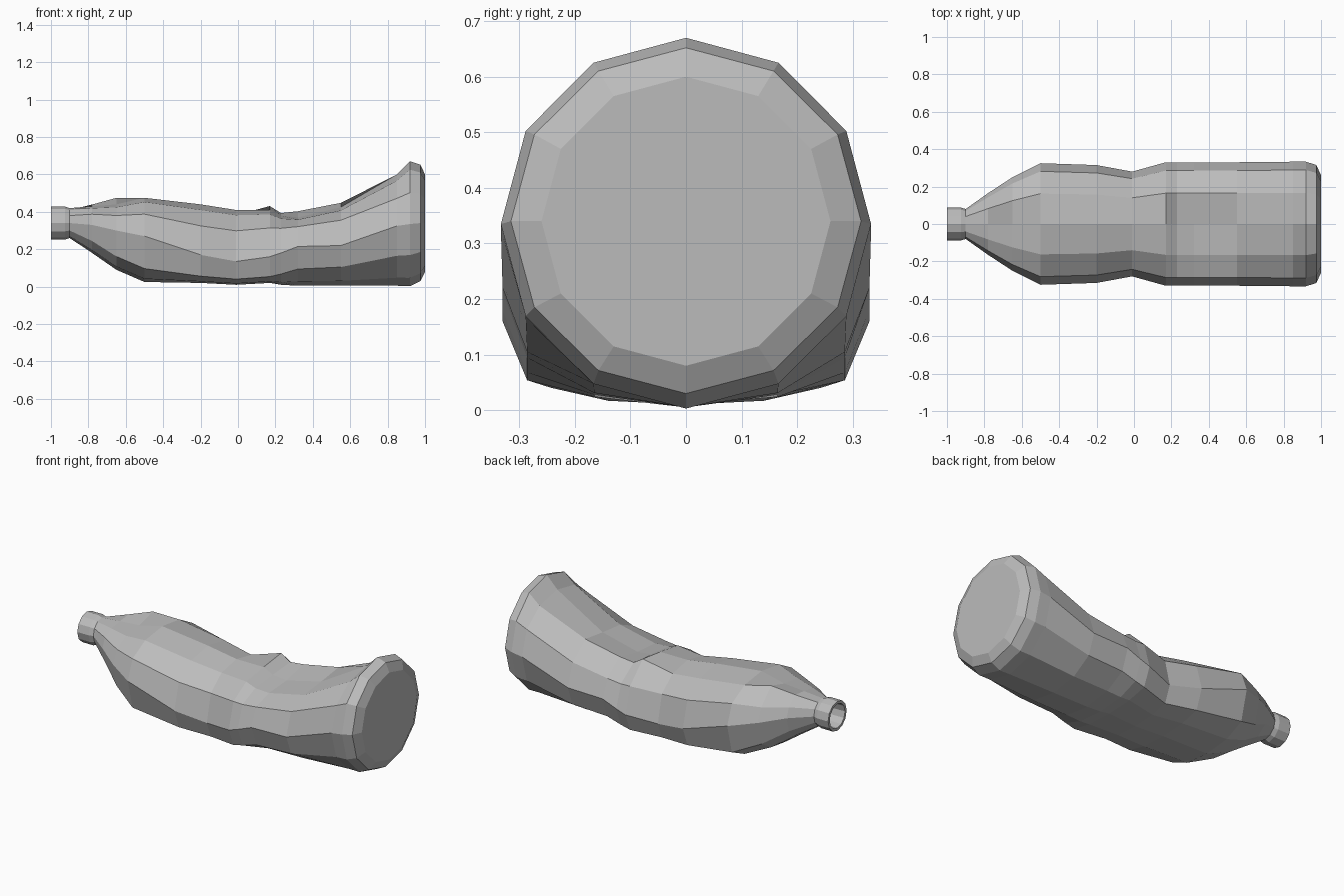
import bpy, bmesh, math

cube = bpy.data.objects.get("Cube")
if cube:
    bpy.data.objects.remove(cube, do_unlink=True)

mat = bpy.data.materials.new("bottle grey")
mat.use_nodes = True
grey = (0.5, 0.5, 0.5, 1)
mat.diffuse_color = grey
mat.node_tree.nodes["Principled BSDF"].inputs["Base Color"].default_value = grey

SIDES = 12


def ring(bm, x, bottom, side, top, width, low=1, high=1, lift=0):
    """One squashed cross-section; lift raises the crumpled ridge."""
    verts = []
    for i in range(SIDES):
        a = math.tau * i / SIDES
        s = math.sin(a)
        if s >= 0:
            z = side + (top - side) * s ** high
        else:
            z = side - (side - bottom) * (-s) ** low
        if i == 2:
            z += lift
        verts.append(bm.verts.new((x, width * math.cos(a), z)))
    return verts


def round_ring(bm, x, z, r):
    return ring(bm, x, z - r, z, z + r, r)


def loft(bm, rings):
    for a, b in zip(rings, rings[1:]):
        for i in range(SIDES):
            j = (i + 1) % SIDES
            bm.faces.new((a[i], a[j], b[j], b[i]))


def finish(bm, name):
    mesh = bpy.data.meshes.new(name)
    bm.to_mesh(mesh)
    bm.free()
    obj = bpy.data.objects.new(name, mesh)
    mesh.materials.append(mat)
    bpy.context.collection.objects.link(obj)


# Crushed body: x, bottom, side, top, half width, low and high roundness, lift
sections = [
    (-0.90, 0.26, 0.34, 0.42, 0.08, 1, 1, 0),
    (-0.78, 0.18, 0.33, 0.43, 0.165, 0.8, 0.8, 0.02),
    (-0.65, 0.09, 0.30, 0.44, 0.25, 0.6, 0.8, 0.05),
    (-0.50, 0.025, 0.27, 0.475, 0.325, 0.5, 0.8, 0),
    (-0.20, 0.02, 0.17, 0.44, 0.315, 0.4, 0.8, 0),
    (-0.01, 0.01, 0.135, 0.41, 0.28, 0.4, 0.75, 0),
    (0.17, 0.02, 0.16, 0.41, 0.33, 0.4, 0.7, 0.045),
    (0.23, 0.01, 0.18, 0.38, 0.33, 0.6, 0.6, 0.03),
    (0.32, 0.005, 0.215, 0.37, 0.33, 0.8, 0.55, 0.045),
    (0.55, 0.005, 0.22, 0.425, 0.33, 0.9, 0.6, 0.04),
    (0.85, 0.005, 0.325, 0.60, 0.333, 1, 0.9, 0),
    (0.92, 0.003, 0.335, 0.67, 0.333, 1, 1, 0),
    (0.975, 0.03, 0.34, 0.652, 0.315, 1, 1, 0),
    (1.00, 0.08, 0.34, 0.60, 0.26, 1, 1, 0),
]
bm = bmesh.new()
rings = [ring(bm, *s) for s in sections]
loft(bm, rings)
bm.faces.new(rings[-1])
bmesh.ops.recalc_face_normals(bm, faces=bm.faces)
finish(bm, "bottle_body")

# Open neck with a thin rim and an inner wall
bm = bmesh.new()
profile = [(-0.90, 0.08), (-0.925, 0.088), (-1.0, 0.088), (-1.0, 0.072), (-0.88, 0.068)]
loft(bm, [round_ring(bm, x, 0.34, r) for x, r in profile])
bmesh.ops.recalc_face_normals(bm, faces=bm.faces)
finish(bm, "bottle_neck")
